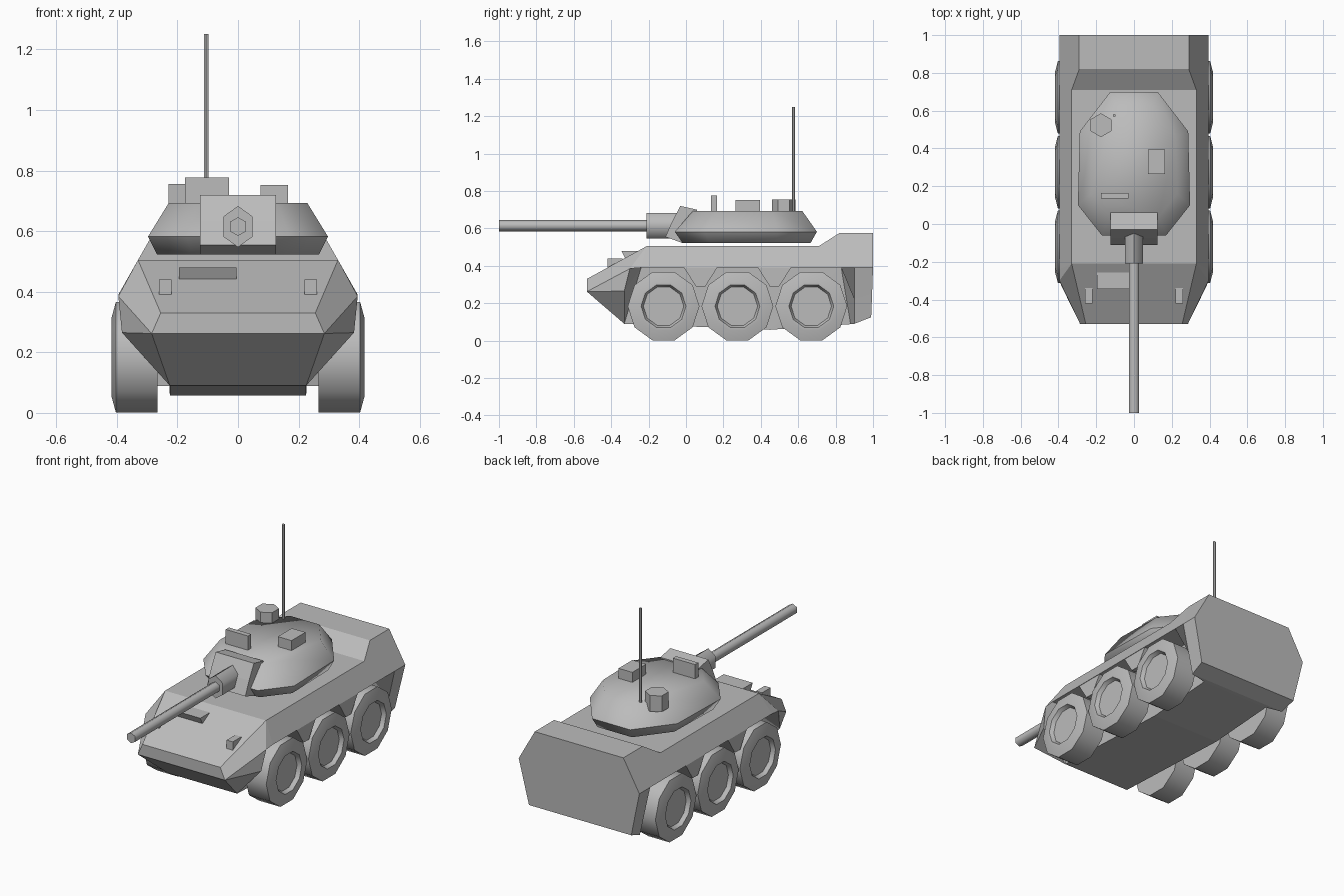
import bpy, bmesh, math

if "Cube" in bpy.data.objects:
    bpy.data.objects.remove(bpy.data.objects["Cube"])

grey = bpy.data.materials.new("matte_grey")
grey.diffuse_color = (0.5, 0.5, 0.5, 1)
grey.use_nodes = True
grey.node_tree.nodes["Principled BSDF"].inputs["Base Color"].default_value = grey.diffuse_color


def loft(name, rings, smooth=0, sharp_z=None):
    """Skin a list of equal-length point rings and cap both ends."""
    bm = bmesh.new()
    vs = [[bm.verts.new(p) for p in r] for r in rings]
    n = len(rings[0])
    for a, b in zip(vs, vs[1:]):
        for i in range(n):
            j = (i + 1) % n
            bm.faces.new((a[i], a[j], b[j], b[i]))
    bm.faces.new(vs[0])
    bm.faces.new(vs[-1])
    bmesh.ops.remove_doubles(bm, verts=bm.verts[:], dist=0.0005)
    bmesh.ops.recalc_face_normals(bm, faces=bm.faces[:])
    if smooth:
        for f in bm.faces:
            f.smooth = True
        for e in bm.edges:
            belt = sharp_z is not None and all(abs(v.co.z - sharp_z) < 0.001 for v in e.verts)
            e.smooth = not belt and e.calc_face_angle(0) < math.radians(smooth)
    me = bpy.data.meshes.new(name)
    bm.to_mesh(me)
    bm.free()
    me.materials.append(grey)
    ob = bpy.data.objects.new(name, me)
    bpy.context.collection.objects.link(ob)
    return ob


def prism(name, x0, x1, profile):
    """Extrude a (y, z) profile along x."""
    return loft(name, [[(x, y, z) for y, z in profile] for x in (x0, x1)])


def box(name, x0, x1, y0, y1, z0, z1):
    return prism(name, x0, x1, [(y0, z0), (y1, z0), (y1, z1), (y0, z1)])


def circle(n, r, start=0.0):
    return [(r * math.cos(start + math.tau * i / n), r * math.sin(start + math.tau * i / n))
            for i in range(n)]


# Hull: half sections of roof edge, side crease, arch edge, floor edge
stations = [
    [(.255, -.53, .33), (.285, -.53, .262), (.285, -.53, .262), (.285, -.53, .262)],
    [(.33, -.21, .505), (.395, -.30, .385), (.383, -.33, .265), (.225, -.33, .09)],
    [(.33, -.21, .505), (.395, -.24, .39), (.24, -.24, .39), (.225, -.33, .09)],
    [(.33, .71, .505), (.395, .83, .39), (.24, .83, .39), (.225, .45, .058)],
    [(.33, .71, .505), (.395, .83, .39), (.24, .83, .39), (.225, .88, .088)],
    [(.29, .82, .575), (.395, .90, .39), (.357, .90, .22), (.328, .90, .09)],
    [(.29, 1.0, .575), (.395, 1.0, .39), (.363, .995, .25), (.335, .99, .125)],
]
loft("hull", [s + [(-x, y, z) for x, y, z in reversed(s)] for s in stations])

for side, label in ((1, "right"), (-1, "left")):
    # Wheels: lathed tyre with chamfered shoulder and recessed hub
    for k, yc in enumerate((-.12, .275, .67)):
        prof = [(.265, .192), (.403, .192), (.418, .135), (.418, .12), (.395, .108)]
        loft(f"wheel_{label}_{k + 1}",
             [[(side * x, yc + u, .184 + v) for u, v in circle(10, r)] for x, r in prof],
             smooth=40)
    # Fender tabs between the wheel arches
    for k, yc in enumerate((.078, .473)):
        prism(f"fender_tab_{label}_{k + 1}", side * .235, side * .392,
              [(yc - .09, .392), (yc + .09, .392), (yc + .025, .29), (yc - .025, .29)])
    # Headlights on the glacis
    prism(f"headlight_{label}", side * .22, side * .26,
          [(-.42, .38), (-.42, .44), (-.34, .44), (-.34, .42)])

# Driver's vision block: wedge on the glacis
prism("vision_block", -.195, -.005, [(-.345, .48), (-.255, .48), (-.25, .47), (-.32, .43)])

# Turret: octagonal plan lofted through three heights
plan = [(.125, .70), (.287, .49), (.297, .10), (.17, -.06)]
plan += [(-x, y) for x, y in reversed(plan)]


def turret_ring(s, yc, z):
    return [(x * s, yc + (y - yc) * s, z) for x, y in plan]


loft("turret", [turret_ring(.90, .36, .522), turret_ring(1, .34, .582),
                turret_ring(.77, .36, .693)], smooth=65, sharp_z=.582)

# Gun mantlet, sleeve and barrel
prism("mantlet", -.125, .125,
      [(-.03, .72), (.06, .70), (.06, .56), (-.02, .522), (-.11, .555), (-.075, .635)])


def gun_tube(name, r, y0, y1, squash):
    return loft(name, [[(u * squash, y, .615 + v) for u, v in circle(6, r, math.pi / 2)]
                       for y in (y0, y1)], smooth=65)


gun_tube("gun_sleeve", .068, -.21, -.03, .8)
gun_tube("gun_barrel", .031, -1.0, -.19, 1.0)


# Turret roof fittings
def post(name, x, y, r, z0, z1, n):
    return loft(name, [[(x + u, y + v, z) for u, v in circle(n, r, math.pi / 2)]
                       for z in (z0, z1)])


post("hatch_cupola", -.175, .523, .063, .66, .755, 6)
post("antenna", -.105, .575, .008, .66, 1.25, 6)
box("roof_box", .075, .165, .265, .395, .67, .752)
box("sight_plate", -.175, -.03, .135, .165, .67, .777)
